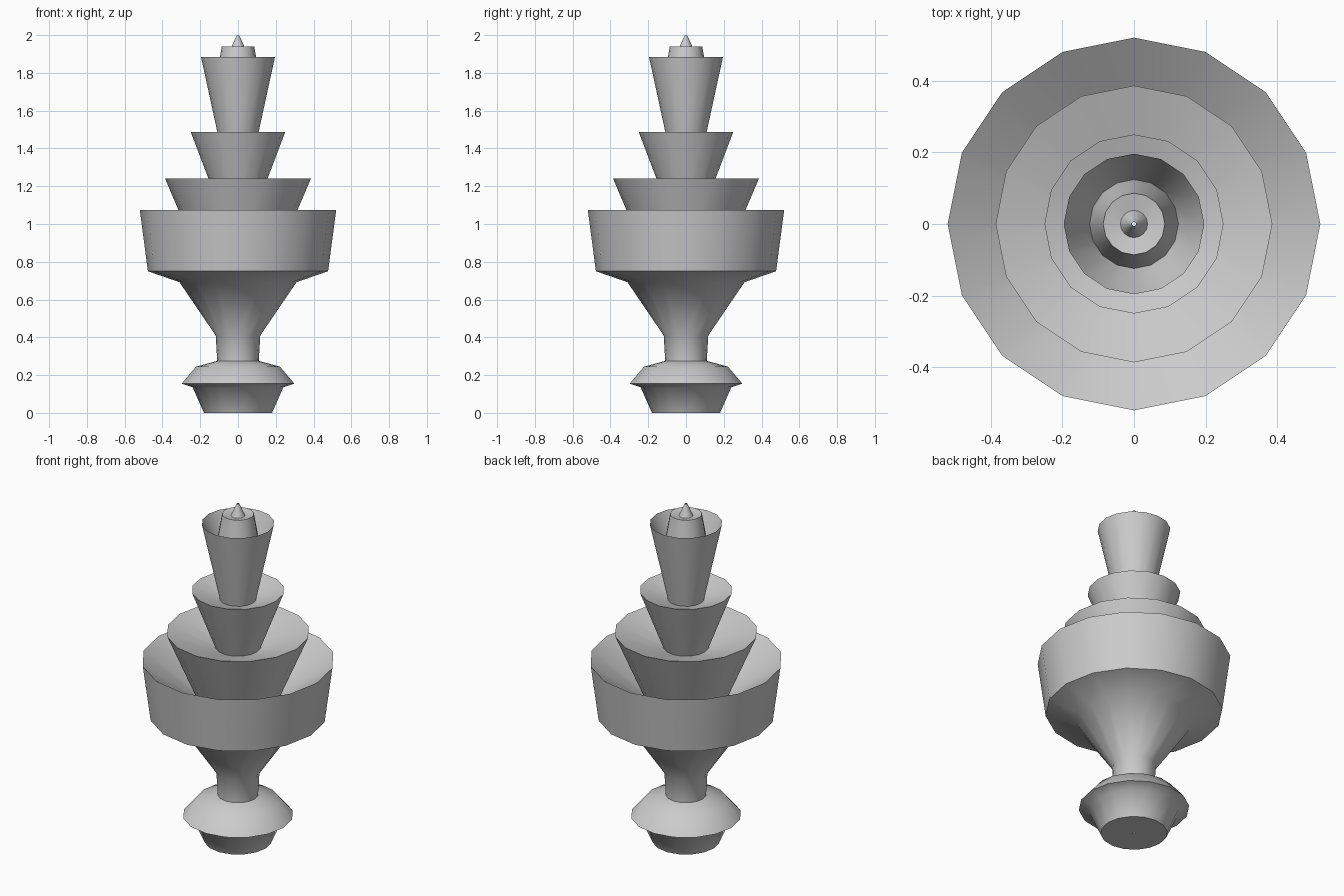
import bpy, bmesh, math

if "Cube" in bpy.data.objects:
    bpy.data.objects.remove(bpy.data.objects["Cube"])

SIDES = 16


def lathe(name, profile):
    """Revolve an (radius, height) profile, listed bottom to top, around z."""
    bm = bmesh.new()
    rings = []
    for r, z in profile:
        rings.append([bm.verts.new((r * math.cos(2 * math.pi * i / SIDES),
                                    r * math.sin(2 * math.pi * i / SIDES), z))
                      for i in range(SIDES)])
    for low, high in zip(rings, rings[1:]):
        for i in range(SIDES):
            j = (i + 1) % SIDES
            bm.faces.new((low[i], low[j], high[j], high[i]))
    mesh = bpy.data.meshes.new(name)
    bm.to_mesh(mesh)
    bm.free()
    obj = bpy.data.objects.new(name, mesh)
    bpy.context.collection.objects.link(obj)
    bpy.ops.object.select_all(action='DESELECT')
    obj.select_set(True)
    bpy.context.view_layer.objects.active = obj
    bpy.ops.object.shade_smooth_by_angle(angle=math.radians(55))
    return obj


# Foot with a flared collar, the underside keeps a pinhole at the axis
lathe("foot", [(0.006, 0), (0.18, 0), (0.24, 0.135), (0.298, 0.155),
               (0.222, 0.245), (0.11, 0.275)])

# Neck, funnel and large bowl, with its inner slope down to the next tier
lathe("main_bowl", [(0.11, 0.275), (0.118, 0.41), (0.31, 0.692),
                    (0.477, 0.75), (0.52, 1.075), (0.228, 0.87)])

# Stacked cups, each rising from the floor of the one below
lathe("lower_cup", [(0.228, 0.87), (0.386, 1.24), (0.122, 1.15)])
lathe("middle_cup", [(0.122, 1.15), (0.25, 1.487), (0.098, 1.435)])
lathe("upper_cup", [(0.098, 1.435), (0.196, 1.885), (0.124, 1.72)])

# Inner plug and pointed tip, open by a pinhole at the top
lathe("plug", [(0.124, 1.72), (0.086, 1.94), (0.038, 1.93)])
lathe("tip", [(0.038, 1.93), (0.006, 2.0)])
